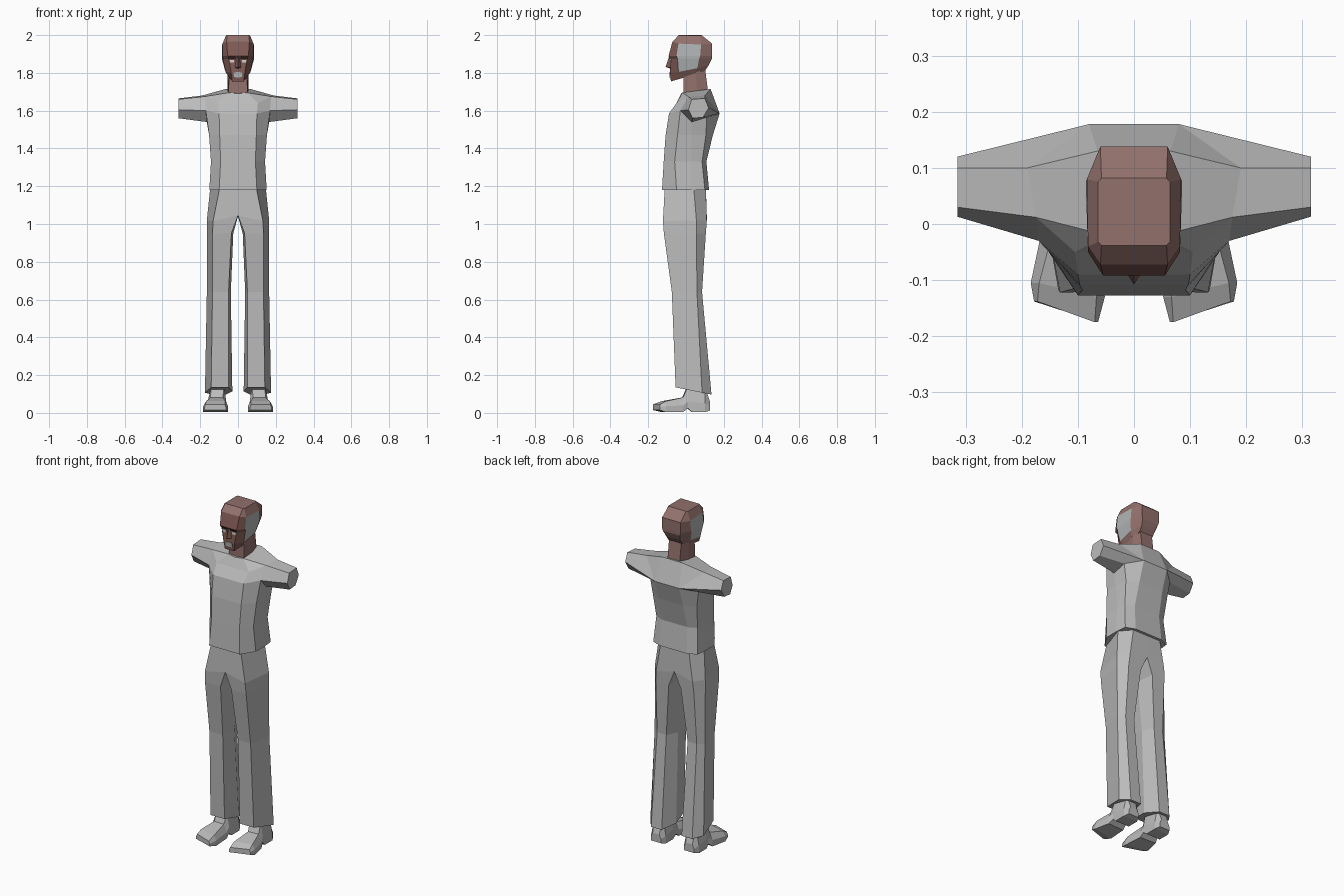
import bpy, bmesh
from mathutils import Vector

if "Cube" in bpy.data.objects:
    bpy.data.objects.remove(bpy.data.objects["Cube"])


def material(name, rgb):
    m = bpy.data.materials.new(name)
    m.diffuse_color = (*rgb, 1)
    m.use_nodes = True
    m.node_tree.nodes["Principled BSDF"].inputs["Base Color"].default_value = m.diffuse_color
    return m


CLOTH = material("grey cloth", (0.50, 0.50, 0.50))
SKIN = material("brown skin", (0.29, 0.165, 0.15))
FACE = material("dark brown skin", (0.22, 0.105, 0.09))
TEMPLE = material("pale grey temple", (0.46, 0.48, 0.48))
EYE = material("eye white", (0.62, 0.60, 0.60))
DARK = material("dark brow", (0.06, 0.03, 0.03))


class Half:
    """Right half of a part, mirrored across x = 0 on finish."""

    def __init__(self):
        self.bm = bmesh.new()

    def ring(self, pts):
        return [self.bm.verts.new(p) for p in pts]

    def half_ring(self, pts):
        # adds the front and back points on the centre line
        a, b = pts[0], pts[-1]
        return self.ring([(0, a[1], a[2])] + pts + [(0, b[1], b[2])])

    def face(self, *vs):
        return self.bm.faces.new(vs)

    def bridge(self, a, b, closed=False):
        n = len(a)
        for i in range(n if closed else n - 1):
            j = (i + 1) % n
            self.face(a[i], a[j], b[j], b[i])

    def loft(self, rings, closed=False):
        for a, b in zip(rings, rings[1:]):
            self.bridge(a, b, closed)

    def finish(self, name, mats, rule=None):
        bm = self.bm
        bmesh.ops.mirror(bm, geom=bm.verts[:] + bm.edges[:] + bm.faces[:],
                         axis='X', merge_dist=0.0005)
        bmesh.ops.recalc_face_normals(bm, faces=bm.faces[:])
        if rule:
            for f in bm.faces:
                f.material_index = rule(f.calc_center_median(), f.normal)
        me = bpy.data.meshes.new(name)
        bm.to_mesh(me)
        bm.free()
        for m in mats:
            me.materials.append(m)
        ob = bpy.data.objects.new(name, me)
        bpy.context.collection.objects.link(ob)
        return ob


# Shirt: body rings from hem to armpit, then shoulders and short sleeves
h = Half()


def body(z, f, sf, mid, sb, b):
    return h.half_ring([(*p, z) for p in (f, sf, mid, sb, b)])


rings = [
    body(1.18, (.10, -.127), (.152, -.05), (.152, .03), (.145, .10), (.09, .122)),
    body(1.33, (.092, -.118), (.143, -.06), (.143, .03), (.135, .085), (.085, .108)),
    body(1.47, (.097, -.108), (.153, -.045), (.153, .03), (.145, .105), (.08, .142)),
]
arm_pit = h.half_ring([(.10, -.09, 1.585), (.17, -.03, 1.60), (.165, .03, 1.54),
                       (.16, .11, 1.565), (.08, .178, 1.585)])
h.loft(rings + [arm_pit])
h.face(*rings[0])
c0, f, sf, mid, sb, b, c1 = arm_pit
c0u, fu, sfu, sbu = h.ring([(0, -.05, 1.64), (.105, -.05, 1.64),
                            (.175, .012, 1.675), (.19, .10, 1.68)])
n0, nf, nb, n1 = h.ring([(0, -.025, 1.69), (.05, -.02, 1.695),
                         (.065, .13, 1.715), (0, .13, 1.715)])
for quad in ((c0, f, fu, c0u), (f, sf, sfu, fu), (c0u, fu, nf, n0), (fu, sfu, nf),
             (sfu, sbu, nb, nf), (sbu, b, nb), (b, c1, n1, nb), (n0, nf, nb, n1)):
    h.face(*quad)
cuff = h.ring([(.315, y, z) for y, z in ((.03, 1.66), (.10, 1.665), (.12, 1.615),
                                         (.09, 1.565), (.035, 1.56), (.013, 1.605))])
h.bridge([sfu, sbu, b, sb, mid, sf], cuff, True)
h.face(*cuff)
h.finish("shirt", [CLOTH])

# Trousers: hips that split at the crotch into two six-sided legs
h = Half()
waist = h.half_ring([(.095, -.112, 1.2), (.146, .04, 1.2), (.09, .105, 1.2)])
top = h.ring([(0, -.12, 1.045), (.132, -.122, 1.015), (.165, .055, 1.02),
              (.12, .11, 1.015), (0, .11, 1.045), (0, 0, 1.04)])
h.bridge(waist, top[:5])
h.face(*waist)


def leg(z, fi, fo, o, bo, bi, i, drop=0):
    return h.ring([(x, y, z - drop * (y + .055)) for x, y in (fi, fo, o, bo, bi, i)])


legs = [
    top,
    leg(.95, (.035, -.114), (.135, -.117), (.165, .055), (.125, .105), (.04, .105), (.025, 0)),
    leg(.64, (.05, -.072), (.135, -.075), (.165, .058), (.13, .085), (.07, .085), (.038, .02)),
    leg(.135, (.05, -.055), (.142, -.055), (.175, .085), (.135, .135), (.065, .135),
        (.03, .05), .2),
]
h.loft(legs, True)
h.face(*legs[-1])
h.finish("trousers", [CLOTH])

# Shoes: sections along the foot, splayed so the inner toe leads
h = Half()


def foot(yi, yo, xi, xo, zb, zm, zt, inset):
    return h.ring([(xi, yi, zb), (xo, yo, zb), (xo, yo, zm), (xo - inset, yo, zt),
                   (xi + inset, yi, zt), (xi, yi, zm)])


sections = [
    foot(-.175, -.138, .064, .178, .015, .03, .045, .006),
    foot(-.13, -.105, .052, .184, .004, .035, .062, .015),
    foot(-.02, -.015, .060, .165, .004, .04, .082, .02),
    foot(.005, .01, .062, .155, .025, .06, .14, .012),
    foot(.03, .03, .062, .155, .004, .06, .14, .012),
    foot(.10, .10, .062, .155, .004, .05, .14, .018),
    foot(.127, .127, .075, .142, .012, .035, .06, .012),
]
h.loft(sections, True)
h.face(*sections[0])
h.face(*sections[-1])
h.finish("shoes", [CLOTH])

# Neck
h = Half()
neck = [h.half_ring([(.05, -.015, 1.67), (.055, .06, 1.67), (.04, .118, 1.69)]),
        h.half_ring([(.048, -.012, 1.80), (.055, .05, 1.82), (.04, .10, 1.83)])]
h.loft(neck)
for r in neck:
    h.face(*r)
h.finish("neck", [SKIN])

# Head: rings from chin to crown, with grey temples
h = Half()
head = [h.half_ring(p) for p in (
    [(.03, -.08, 1.755), (.045, -.02, 1.772), (.05, .04, 1.79), (.045, .10, 1.81)],
    [(.036, -.085, 1.80), (.066, -.04, 1.805), (.072, .06, 1.825), (.046, .12, 1.84)],
    [(.048, -.080, 1.873), (.08, -.045, 1.875), (.085, .07, 1.875), (.055, .137, 1.875)],
    [(.055, -.092, 1.89), (.082, -.05, 1.89), (.086, .075, 1.89), (.06, .138, 1.89)],
    [(.06, -.072, 1.965), (.082, -.04, 1.955), (.084, .08, 1.95), (.06, .138, 1.955)],
    [(.058, -.038, 2.0), (.064, -.032, 1.998), (.064, .075, 1.998), (.058, .082, 2.0)],
)]
h.loft(head)
h.face(*head[0])
h.face(*head[-1])


def head_colour(c, n):
    if abs(n.x) > .75 and 1.83 < c.z < 1.97 and -.03 < c.y < .09:
        return 2
    return 1 if c.y < -.02 and c.z < 1.95 else 0


h.finish("head", [SKIN, FACE, TEMPLE], head_colour)

# Nose wedge
h = Half()
bridge = h.ring([(0, -.09, 1.885), (.008, -.082, 1.885)])
tip = h.ring([(0, -.108, 1.832), (.016, -.083, 1.828)])
base = h.ring([(0, -.08, 1.822)])[0]
h.bridge(bridge, tip)
h.face(tip[0], tip[1], base)
h.finish("nose", [FACE])


# Thin face plates: corners (x, y, z) given from lower inner, counter-clockwise
def plate(name, corners, mat, depth=.004):
    h = Half()
    front = h.ring([Vector(p) + Vector((0, -depth, 0)) for p in corners])
    back = h.ring(corners)
    h.bridge(front, back, True)
    h.face(*front)
    h.finish(name, [mat])


plate("eyes", [(.02, -.081, 1.856), (.046, -.080, 1.856),
               (.046, -.079, 1.869), (.02, -.080, 1.869)], EYE)
plate("brows", [(.012, -.083, 1.876), (.048, -.081, 1.876),
                (.052, -.09, 1.886), (.012, -.09, 1.886)], DARK, .002)
plate("mouth", [(0, -.083, 1.775), (.02, -.083, 1.778),
                (.024, -.085, 1.80), (0, -.085, 1.806)], TEMPLE, .003)
